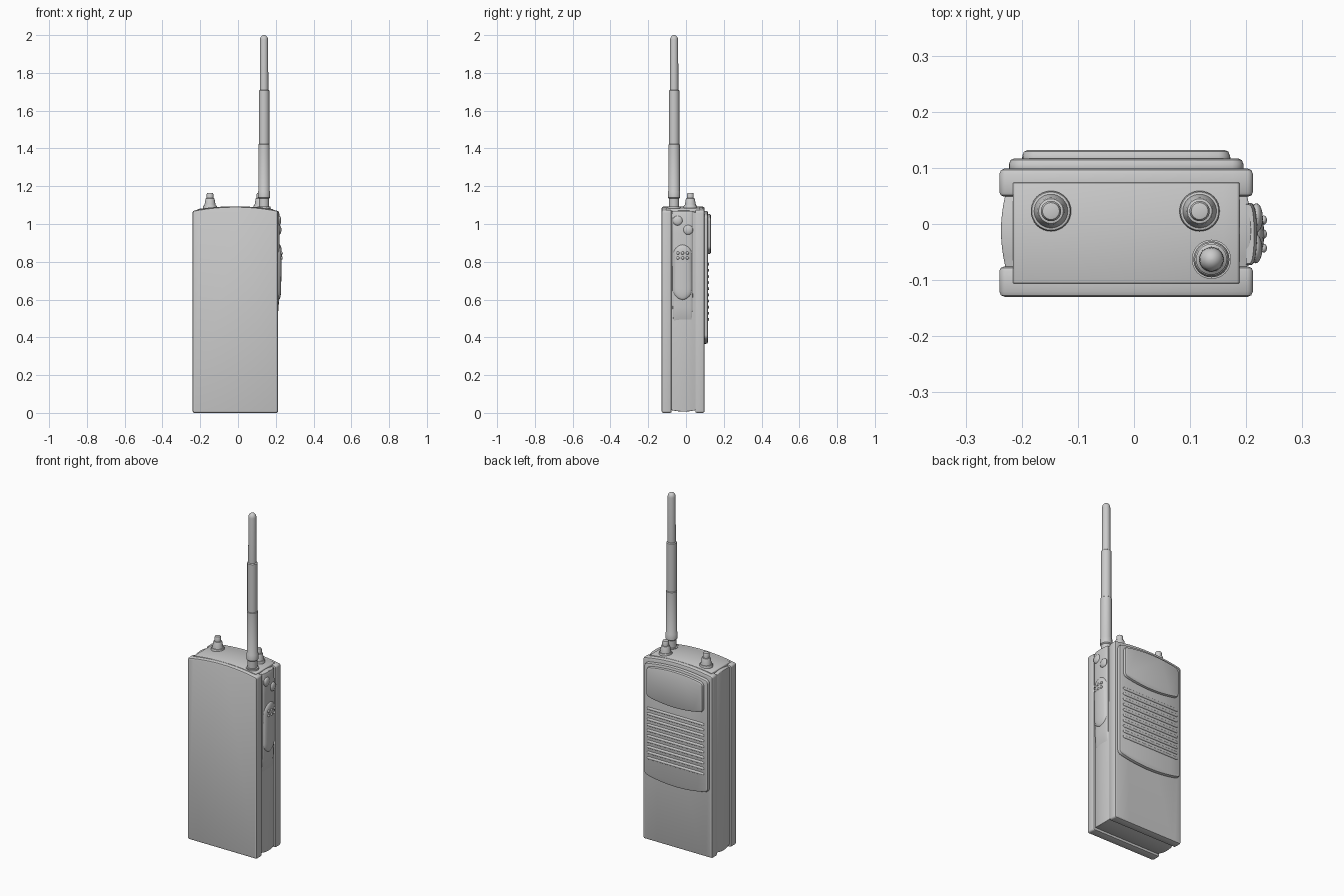
import bpy, bmesh, math

if "Cube" in bpy.data.objects:
    bpy.data.objects.remove(bpy.data.objects["Cube"])

CX = -0.014   # centre line of the body


def finish(name, bm, angle=35):
    bmesh.ops.recalc_face_normals(bm, faces=bm.faces)
    me = bpy.data.meshes.new(name)
    bm.to_mesh(me)
    bm.free()
    ob = bpy.data.objects.new(name, me)
    bpy.context.collection.objects.link(ob)
    bpy.ops.object.select_all(action='DESELECT')
    ob.select_set(True)
    bpy.context.view_layer.objects.active = ob
    bpy.ops.object.shade_smooth_by_angle(angle=math.radians(angle))
    return ob


def loft(name, rings, closed=True, angle=35):
    """Skin a list of equal-length rings and cap both ends."""
    bm = bmesh.new()
    vs = [[bm.verts.new(p) for p in r] for r in rings]
    n = len(vs[0])
    for a, b in zip(vs, vs[1:]):
        for i in range(n if closed else n - 1):
            j = (i + 1) % n
            bm.faces.new((a[i], a[j], b[j], b[i]))
    bm.faces.new(vs[0])
    bm.faces.new(vs[-1])
    return finish(name, bm, angle)


def outline(y, hw, zb, sag, zt, rise, r):
    """Rounded rectangle in xz with an arched top and a sagging bottom."""
    pts = []
    for sx, top, a0 in ((1, True, 0), (-1, True, 90), (-1, False, 180), (1, False, 270)):
        cz = zt - r if top else zb + r
        for k in range(5):
            a = math.radians(a0 + k * 22.5)
            pts.append((sx * (hw - r) + r * math.cos(a), cz + r * math.sin(a), top))
        if a0 in (0, 180):
            w = hw - r
            for k in range(1, 16):
                x = sx * w * (1 - k / 8)
                pts.append((x, zt if top else zb, top))
    return [(CX + x, y, z + (rise if top else -sag) * (1 - (x / hw) ** 2))
            for x, z, top in pts]


def slab(name, slices, hw, zb, sag, zt, rise, r):
    """slices: (y, inset) pairs shaping the edge of a plate."""
    return loft(name, [outline(y, hw - i, zb + i, sag, zt - i, rise, max(r - i, 0.003))
                       for y, i in slices])


def edge(y0, y1, b0, b1):
    """Rounded-over edge slices from y0 to y1."""
    k = 0.293
    return [(y0, b0), (y0 + k * b0, k * b0), (y0 + b0, 0),
            (y1 - b1, 0), (y1 - k * b1, k * b1), (y1, b1)]


def lathe(name, x, y, profile, seg=32):
    return loft(name, [[(x + r * math.cos(2 * math.pi * i / seg),
                         y + r * math.sin(2 * math.pi * i / seg), z)
                        for i in range(seg)] for r, z in profile], angle=30)


def side_pad(name, sections, x0, yc, power):
    """Bulging pad on the right side; sections: (z, half width, height)."""
    rings = []
    for z, hw, h in sections:
        ring = []
        for k in range(17):
            t = math.pi * k / 16
            ring.append((x0 + h * max(math.sin(t), 0) ** power, yc + hw * math.cos(t), z))
        rings.append(ring)
    return loft(name, rings, closed=False)


# Case: front shell, back shell, bulging core between them, top plate
slab("front_shell", edge(-0.13, -0.076, 0.010, 0.008), 0.226, 0, 0, 1.07, 0.022, 0.010)
slab("back_shell", edge(0.049, 0.099, 0.008, 0.010), 0.226, 0, 0, 1.07, 0.022, 0.010)
core = [(-0.09, 0.012), (-0.073, 0.010)]
core += [(-0.012 + 0.061 * t, 0.003 + 0.007 * t * t) for t in (-0.75, -0.5, -0.25, 0, 0.25, 0.5, 0.75)]
core += [(0.049, 0.010), (0.06, 0.012)]
slab("middle_core", core, 0.226, 0.004, 0, 1.072, 0.018, 0.006)
slab("top_plate", edge(-0.106, 0.074, 0.002, 0.002), 0.202, 1.0, 0, 1.079, 0.0145, 0.005)

# Raised back panel, window and speaker ribs
slab("back_panel", edge(0.094, 0.117, 0.004, 0.010), 0.209, 0.392, 0.026, 1.048, 0.022, 0.02)
slab("back_window", edge(0.110, 0.132, 0.003, 0.010), 0.185, 0.862, 0.022, 1.034, 0.020, 0.02)
for n in range(10):
    z = 0.495 + n * 0.0325
    rings = []
    for x, s in ((-0.186, 0.4), (-0.182, 0.85), (-0.176, 1), (0.176, 1), (0.182, 0.85), (0.186, 0.4)):
        rings.append([(CX + x, 0.116 + 0.007 * s * math.cos(a), z + 0.008 * s * math.sin(a))
                      for a in (2 * math.pi * i / 14 for i in range(14))])
    loft("speaker_rib_%d" % (n + 1), rings)

# Push-to-talk side: fairing, button, grip dots and two round keys
side_pad("side_fairing", [(0.485, 0.046, 0.004), (0.495, 0.050, 0.009), (0.56, 0.053, 0.015),
                          (0.64, 0.055, 0.019), (0.80, 0.056, 0.021), (0.95, 0.056, 0.021),
                          (1.055, 0.056, 0.019), (1.068, 0.053, 0.014)], 0.2, -0.018, 0.45)
cap = []
for k in range(25):
    t = -math.cos(math.pi * k / 24)
    z = 0.745 + 0.147 * t
    d = max(0, abs(z - 0.745) - 0.095) / 0.052
    s = math.sqrt(max(1 - d * d, 0.01))
    cap.append((z, 0.051 * s, 0.012 + (0.018 + 0.003 * t) * s ** 0.6))
side_pad("talk_button", cap, 0.2, -0.018, 0.55)


def ball(name, loc, r, flat):
    bm = bmesh.new()
    bmesh.ops.create_uvsphere(bm, u_segments=20, v_segments=12, radius=r)
    for v in bm.verts:
        v.co.x *= flat
        v.co = (v.co.x + loc[0], v.co.y + loc[1], v.co.z + loc[2])
    finish(name, bm)


for i in range(3):
    for j in range(2):
        ball("grip_dot_%d_%d" % (i, j), (0.231, -0.043 + 0.025 * i, 0.82 + 0.026 * j), 0.008, 0.75)
ball("upper_key", (0.217, -0.044, 1.018), 0.026, 0.45)
ball("lower_key", (0.218, 0.011, 0.969), 0.026, 0.45)

# Control knobs
knob = [(0.036, 1.07), (0.036, 1.094), (0.034, 1.098), (0.030, 1.099), (0.028, 1.108),
        (0.024, 1.132), (0.022, 1.136), (0.018, 1.137), (0.018, 1.158), (0.015, 1.164), (0.012, 1.165)]
lathe("left_knob", -0.148, 0.023, knob)
lathe("right_knob", 0.117, 0.023, knob)

# Antenna with stepped sleeve and domed tip
aerial = [(0.035, 1.07), (0.035, 1.092), (0.027, 1.093), (0.027, 1.135), (0.032, 1.14), (0.032, 1.172),
          (0.030, 1.176), (0.030, 1.42), (0.0275, 1.423), (0.0275, 1.706), (0.0225, 1.71), (0.0215, 1.975)]
aerial += [(0.0215 * math.cos(a), 1.975 + 0.025 * math.sin(a))
           for a in (math.radians(d) for d in (20, 40, 60, 75, 87))]
aerial[-1] = (aerial[-1][0], 2.0)
lathe("antenna", 0.138, -0.063, aerial)
